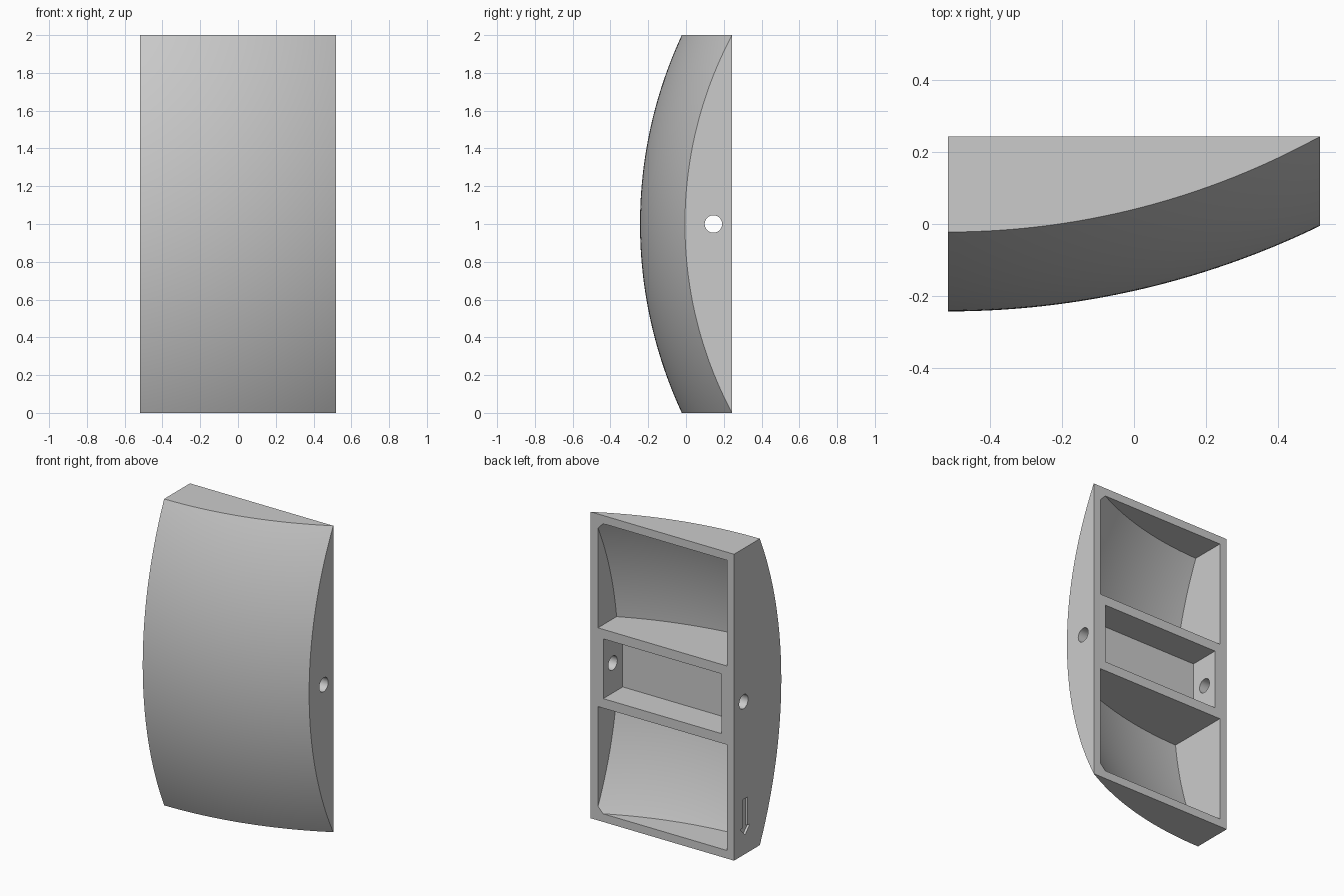
import bpy
import bmesh
import math
from mathutils import Matrix

cube = bpy.data.objects.get("Cube")
if cube:
    bpy.data.objects.remove(cube, do_unlink=True)

HALF_W, BACK, HEIGHT = 0.5175, 0.2435, 2.0
RADIUS = 2.37
CENTRE_Y = RADIUS - BACK
SKIN = 0.06

grey = bpy.data.materials.new("plain_grey")
grey.use_nodes = True
grey.diffuse_color = (0.6, 0.6, 0.6, 1)
grey.node_tree.nodes["Principled BSDF"].inputs["Base Color"].default_value = (0.6, 0.6, 0.6, 1)


def finish(name, bm):
    bmesh.ops.recalc_face_normals(bm, faces=bm.faces)
    mesh = bpy.data.meshes.new(name)
    bm.to_mesh(mesh)
    bm.free()
    mesh.materials.append(grey)
    obj = bpy.data.objects.new(name, mesh)
    bpy.context.collection.objects.link(obj)
    return obj


def domed_block(name, x0, x1, z0, z1, radius, back, nx, nz):
    """Block with a flat back and a spherical front."""
    bm = bmesh.new()
    bmesh.ops.create_grid(bm, x_segments=nx, y_segments=nz, size=0.5)
    for v in bm.verts:
        x = x0 + (v.co.x + 0.5) * (x1 - x0)
        z = z0 + (v.co.y + 0.5) * (z1 - z0)
        dx, dz = x + HALF_W, z - HEIGHT / 2
        y = CENTRE_Y - math.sqrt(radius ** 2 - dx ** 2 - dz ** 2)
        v.co = (x, min(y, back - 0.001), z)
    rim = [e for e in bm.edges if e.is_boundary]
    out = bmesh.ops.extrude_edge_only(bm, edges=rim)["geom"]
    for v in out:
        if isinstance(v, bmesh.types.BMVert):
            v.co.y = back
    back_rim = [e for e in out if isinstance(e, bmesh.types.BMEdge)
                and all(abs(v.co.y - back) < 1e-6 for v in e.verts)]
    bmesh.ops.contextual_create(bm, geom=back_rim)
    return finish(name, bm)


def box(name, x0, x1, y0, y1, z0, z1):
    bm = bmesh.new()
    bmesh.ops.create_cube(bm, size=1)
    for v in bm.verts:
        v.co = (x1 if v.co.x > 0 else x0, y1 if v.co.y > 0 else y0, z1 if v.co.z > 0 else z0)
    return finish(name, bm)


def pin_cutter():
    bm = bmesh.new()
    bmesh.ops.create_cone(bm, cap_ends=True, segments=48, radius1=0.046, radius2=0.046, depth=2,
                          matrix=Matrix.Translation((0, 0.145, 1)) @ Matrix.Rotation(math.pi / 2, 4, "Y"))
    return finish("pin_hole_cutter", bm)


def arrow_cutter():
    """Downward arrow engraved in the flat side."""
    half = [(0.025, 0.363), (0.025, 0.178), (0.05, 0.178)]
    outline = half + [(0, 0.125)] + [(-y, z) for y, z in reversed(half)]
    bm = bmesh.new()
    face = bm.faces.new([bm.verts.new((-HALF_W - 0.05, 0.13 + y, z)) for y, z in outline])
    out = bmesh.ops.extrude_face_region(bm, geom=[face])["geom"]
    for v in out:
        if isinstance(v, bmesh.types.BMVert):
            v.co.x = -HALF_W + 0.015
    return finish("arrow_cutter", bm)


# Curved shell body
body = domed_block("curved_panel", -HALF_W, HALF_W, 0, HEIGHT, RADIUS, BACK, 40, 72)

# Hollow pockets, central pin pocket, through hole and arrow mark
cutters = [
    domed_block("upper_pocket_cutter", -0.465, 0.465, 1.257, 1.947, RADIUS - SKIN, 0.4, 32, 28),
    domed_block("lower_pocket_cutter", -0.465, 0.465, 0.053, 0.743, RADIUS - SKIN, 0.4, 32, 28),
    box("middle_pocket_cutter", -0.427, 0.427, 0.043, 0.4, 0.805, 1.195),
    pin_cutter(),
    arrow_cutter(),
]

bpy.ops.object.select_all(action="DESELECT")
bpy.context.view_layer.objects.active = body
body.select_set(True)
for cutter in cutters:
    cutter.hide_render = True
    mod = body.modifiers.new(cutter.name, "BOOLEAN")
    mod.operation = "DIFFERENCE"
    mod.solver = "EXACT"
    mod.object = cutter
    bpy.ops.object.modifier_apply(modifier=mod.name)
    bpy.data.objects.remove(cutter, do_unlink=True)

bpy.ops.object.shade_smooth_by_angle(angle=math.radians(20))
